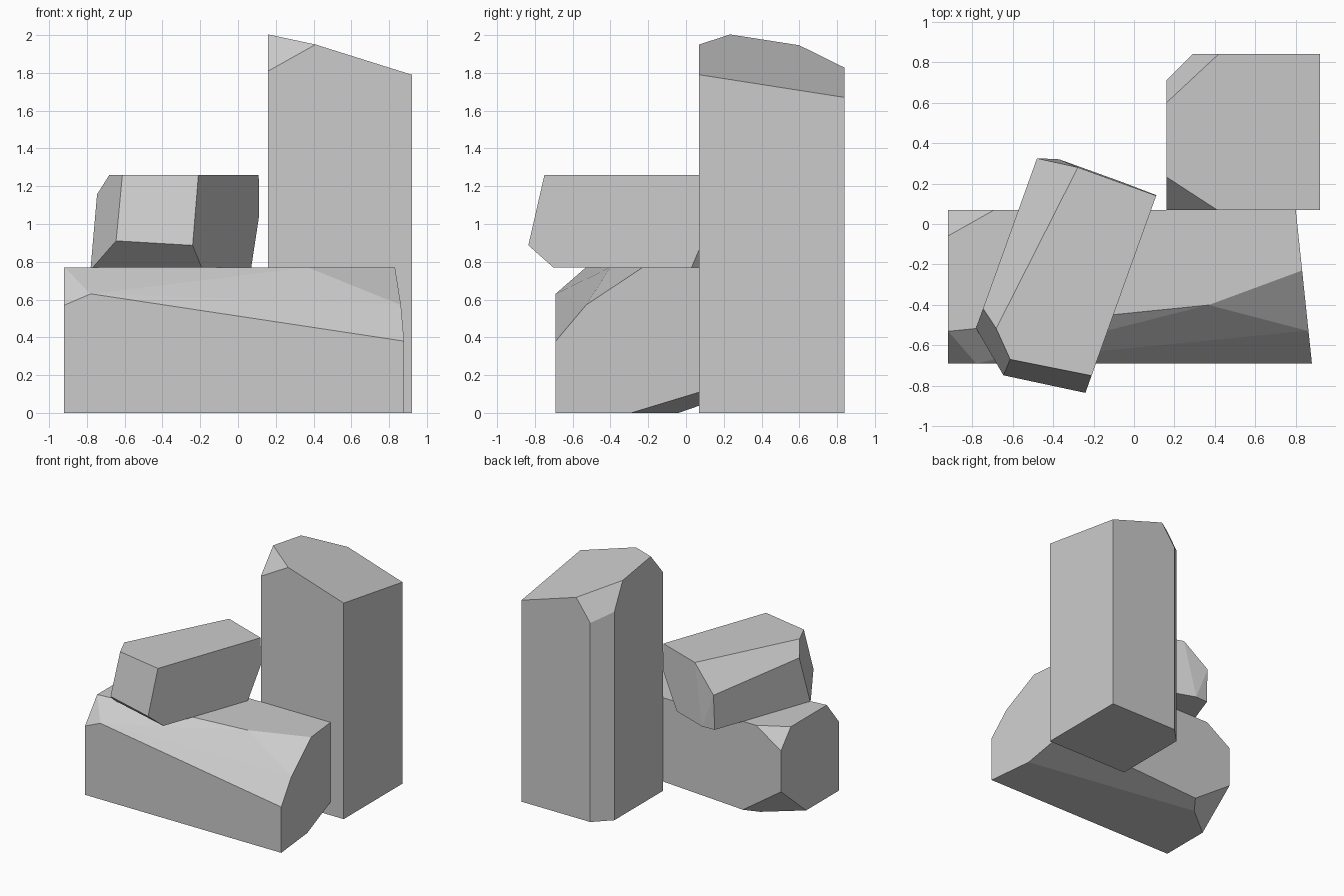
import bpy
import bmesh
from mathutils import Vector

default_cube = bpy.data.objects.get("Cube")
if default_cube:
    bpy.data.objects.remove(default_cube, do_unlink=True)


def make_material(name, colour):
    material = bpy.data.materials.new(name)
    material.use_nodes = True
    material.diffuse_color = colour
    material.node_tree.nodes["Principled BSDF"].inputs["Base Color"].default_value = colour
    return material


def block(bm, low, high):
    """Fill the bmesh with a box spanning two opposite corners."""
    low, high = Vector(low), Vector(high)
    bmesh.ops.create_cube(bm, size=1)
    for vert in bm.verts:
        vert.co = (low + high) / 2 + vert.co * (high - low)


def chip(bm, a, b, c, limit):
    """Slice off everything beyond the plane ax + by + cz = limit and cap the cut."""
    normal = Vector((a, b, c))
    point = normal * (limit / normal.length_squared)
    geometry = bm.verts[:] + bm.edges[:] + bm.faces[:]
    bmesh.ops.bisect_plane(bm, geom=geometry, dist=1e-5, plane_co=point,
                           plane_no=normal, clear_outer=True)
    open_edges = [edge for edge in bm.edges if edge.is_boundary]
    if open_edges:
        bmesh.ops.holes_fill(bm, edges=open_edges, sides=0)


def make_rock(name, low, high, chips, material):
    """Carve one faceted rock from a block by a series of flat chips."""
    bm = bmesh.new()
    block(bm, low, high)
    for plane in chips:
        chip(bm, *plane)
    bmesh.ops.recalc_face_normals(bm, faces=bm.faces[:])
    mesh = bpy.data.meshes.new(name)
    bm.to_mesh(mesh)
    bm.free()
    mesh.materials.append(material)
    rock = bpy.data.objects.new(name, mesh)
    bpy.context.scene.collection.objects.link(rock)
    return rock


stone = make_material("grey stone", (0.6, 0.6, 0.6, 1))

# Tall standing rock with a sloping top and a chamfered back corner
make_rock("tall_rock", (.16, .07, 0), (.92, .84, 2.1), [
    (.314, .156, 1, 2.09),       # sloping top
    (-1, 1, 0, .55),             # back corner
    (-1.385, 1.98, 1, 2.911),    # back top corner
    (-.56, -1.19, 1, 1.637),     # front top corner
], stone)

# Wide rock lying along the front
make_rock("base_rock", (-.92, -.69, 0), (.9, .07, .77), [
    (1, .105, 0, .807),          # skewed end
    (.081, -.804, 1, 1.122),     # front slope, left part
    (.136, -1.021, 1, 1.229),    # front slope, middle
    (.151, -1.173, 1, 1.322),    # front slope, lower part
    (.236, -.639, 1, 1.113),     # front slope, right part
    (-.43, -1.25, 1, 1.828),     # front top corner
    (-.652, 1.154, 1, 1.301),    # back top corner
    (-.693, .85, -1, .417),      # back bottom corner
    (.052, .31, -1, -.046),      # back underside
], stone)

# Small rock resting on the base at an angle
make_rock("resting_rock", (-.82, -.86, .77), (.14, .36, 1.26), [
    (.941, -.338, 0, .056),      # right side
    (-.941, .338, 0, .561),      # left side
    (.34, .94, .012, .184),      # back end
    (.172, 1, .049, .294),       # back end, left part
    (-.048, 1, -.037, .309),     # back end, lower left
    (.805, .593, -.375, -.215),  # back undercut
    (-.196, -.98, .24, 1.078),   # front end
    (-.23, -.8, -1, -.164),      # front undercut
    (-.911, -.412, .18, 1.06),   # front left corner
    (-.892, .452, 1, 1.634),     # top left bevel
], stone)
